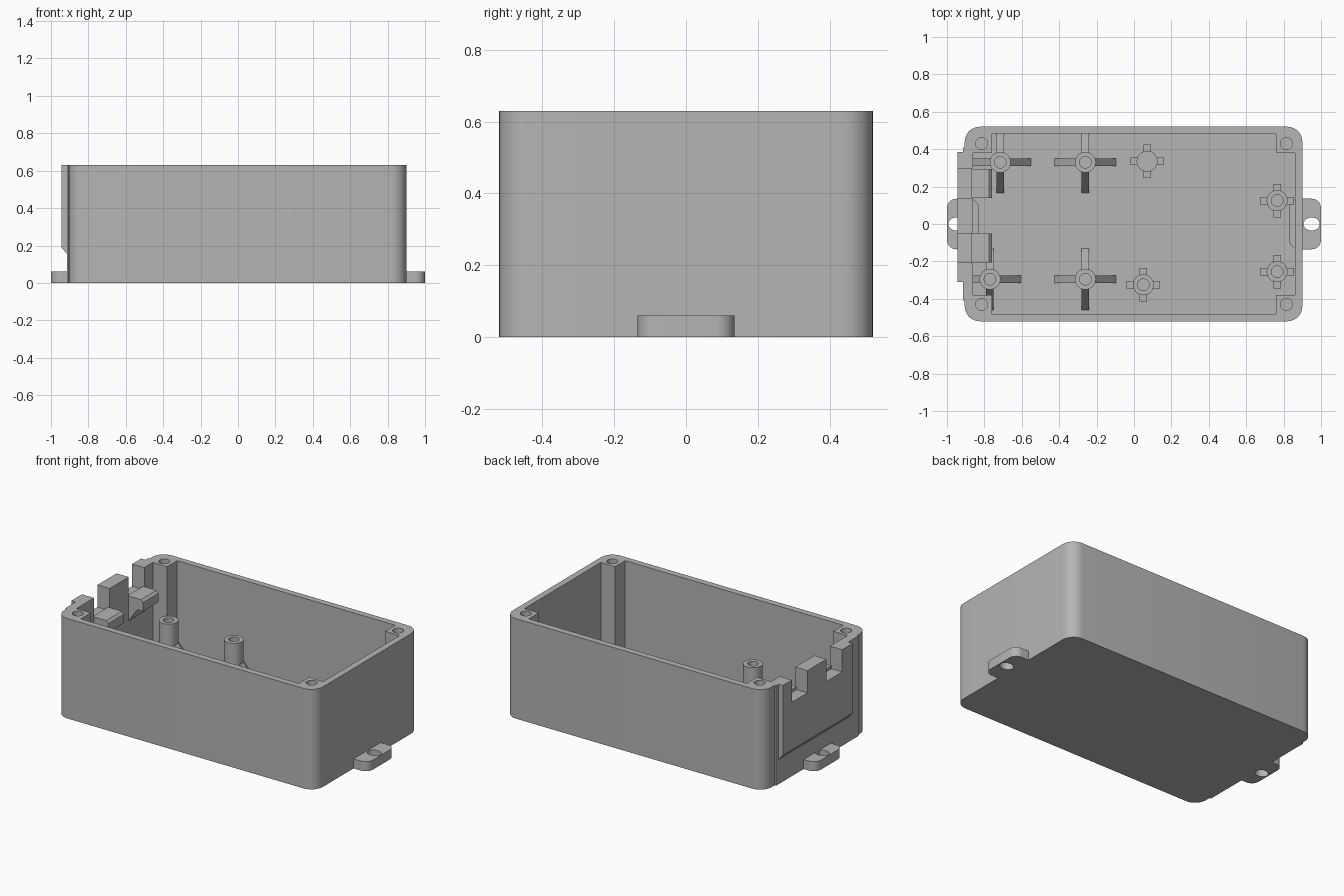
import bpy, bmesh, math
from mathutils import Matrix, Vector

if "Cube" in bpy.data.objects:
    bpy.data.objects.remove(bpy.data.objects["Cube"], do_unlink=True)

grey = bpy.data.materials.new("plain grey plastic")
grey.use_nodes = True
colour = (0.46, 0.46, 0.46, 1)
grey.diffuse_color = colour
grey.node_tree.nodes["Principled BSDF"].inputs["Base Color"].default_value = colour

TOP, FLOOR = 0.63, 0.04


def prism(name, pts, lo, hi, axis="z"):
    """Extrude a 2D outline along z (xy outline) or y (xz outline)."""
    place = (lambda a, b, c: (a, b, c)) if axis == "z" else (lambda a, b, c: (a, c, b))
    bm = bmesh.new()
    face = bm.faces.new([bm.verts.new(place(a, b, lo)) for a, b in pts])
    new = bmesh.ops.extrude_face_region(bm, geom=[face])["geom"]
    move = Vector(place(0, 0, hi - lo))
    bmesh.ops.translate(bm, vec=move, verts=[v for v in new if isinstance(v, bmesh.types.BMVert)])
    bmesh.ops.recalc_face_normals(bm, faces=bm.faces)
    mesh = bpy.data.meshes.new(name)
    bm.to_mesh(mesh)
    bm.free()
    mesh.materials.append(grey)
    obj = bpy.data.objects.new(name, mesh)
    bpy.context.collection.objects.link(obj)
    return obj


def rect(x0, x1, y0, y1):
    return [(x0, y0), (x1, y0), (x1, y1), (x0, y1)]


def rounded(x0, x1, y0, y1, r, n=8):
    corners = [(x1 - r, y1 - r), (x0 + r, y1 - r), (x0 + r, y0 + r), (x1 - r, y0 + r)]
    return [(cx + r * math.cos(a), cy + r * math.sin(a))
            for k, (cx, cy) in enumerate(corners)
            for a in [(k + i / n) * math.pi / 2 for i in range(n + 1)]]


def ellipse(x, y, rx, ry, n=32):
    return [(x + rx * math.cos(2 * math.pi * i / n), y + ry * math.sin(2 * math.pi * i / n))
            for i in range(n)]


def combine(target, other, operation):
    mod = target.modifiers.new(operation.lower(), "BOOLEAN")
    mod.operation, mod.solver, mod.object = operation, "EXACT", other
    bpy.context.view_layer.objects.active = target
    bpy.ops.object.modifier_apply(modifier=mod.name)
    bpy.data.objects.remove(other, do_unlink=True)


def smooth(obj):
    bpy.ops.object.select_all(action="DESELECT")
    obj.select_set(True)
    bpy.context.view_layer.objects.active = obj
    bpy.ops.object.shade_smooth_by_angle(angle=math.radians(30))


# Case body with the raised connector panel on its end wall
case = prism("case", rounded(-0.905, 0.9, -0.52, 0.52, 0.08), 0, TOP)
combine(case, prism("end_plate", rect(-0.915, -0.8, -0.41, 0.41), 0, TOP), "UNION")
panel_profile = [(-0.91, 0.15), (-0.945, 0.19), (-0.945, TOP), (-0.8, TOP), (-0.8, 0.15)]
combine(case, prism("panel", panel_profile, -0.31, 0.385, "y"), "UNION")

# Cavity outline leaves a square screw block in each corner
cavity = []
for sx, sy in ((1, 1), (-1, 1), (-1, -1), (1, -1)):
    block = [(0.86 * sx, 0.38 * sy), (0.76 * sx, 0.38 * sy), (0.76 * sx, 0.48 * sy)]
    cavity += block if sx * sy > 0 else block[::-1]
combine(case, prism("cavity", cavity, FLOOR, 0.8), "DIFFERENCE")

# Screw holes in the corner blocks
for x in (-0.815, 0.815):
    for y in (-0.43, 0.43):
        combine(case, prism("screw_hole", ellipse(x, y, 0.032, 0.032), 0.4, 0.8), "DIFFERENCE")

# Connector notches through the end wall
notches = ((0.14, 0.295), (-0.205, -0.05))
for y0, y1 in notches:
    combine(case, prism("notch", rect(-1.1, -0.8, y0, y1), 0.49, 0.8), "DIFFERENCE")
smooth(case)

# Connector supports inside each notch
support = [(-0.87, 0.34), (-0.8, 0.44), (-0.76, 0.44), (-0.76, 0.495), (-0.775, 0.51), (-0.87, 0.51)]
for i, (y0, y1) in enumerate(notches):
    prism(f"connector_support_{i + 1}", support, y0, y1, "y")

# Mounting lugs with oval holes
for name, s in (("left", 1), ("right", -1)):
    x0, x1 = sorted((0.83 * s, s))
    lug = prism(f"{name}_mounting_lug", rounded(x0, x1, -0.135, 0.135, 0.05), 0, 0.06)
    combine(lug, prism("lug_hole", ellipse(0.95 * s, 0, 0.043, 0.035), -0.1, 0.2), "DIFFERENCE")
    smooth(lug)


def standoff(name, x, y, height, reach, rib_top, rib_end, hole=True):
    """Round post with four ribs, cut to stay inside the walls."""
    post = prism(name, ellipse(x, y, 0.056, 0.056), FLOOR - 0.01, height)
    if hole:
        combine(post, prism("bore", ellipse(x, y, 0.031, 0.031), height - 0.15 * height / 0.33, 1),
                "DIFFERENCE")
    smooth(post)
    for k in range(4):
        turn = Matrix.Translation((x, y, 0)) @ Matrix.Rotation(k * math.pi / 2, 4, "Z")
        tip = turn @ Vector((reach, 0, 0))
        r = reach
        if abs(tip.x) > 0.88:
            r -= abs(tip.x) - 0.88
        if abs(tip.y) > 0.5:
            r -= abs(tip.y) - 0.5
        end = rib_top + (rib_end - rib_top) * (r - 0.05) / (reach - 0.05)
        profile = [(0.045, FLOOR - 0.01), (r, FLOOR - 0.01), (r, end), (0.045, rib_top)]
        rib = prism(f"{name}_rib_{k + 1}", profile, -0.02, 0.02, "y")
        rib.data.transform(turn)


# Tall board posts with sloping gussets
for i, (x, y) in enumerate(((-0.715, 0.33), (-0.26, 0.33), (-0.77, -0.295), (-0.26, -0.295))):
    standoff(f"tall_post_{i + 1}", x, y, 0.325, 0.165, 0.2, FLOOR + 0.005)

# Short board posts with level ribs
for i, (x, y) in enumerate(((0.07, 0.335), (0.05, -0.325), (0.765, 0.125), (0.765, -0.255))):
    standoff(f"short_post_{i + 1}", x, y, 0.12, 0.09, 0.09, 0.09, hole=i > 0)
